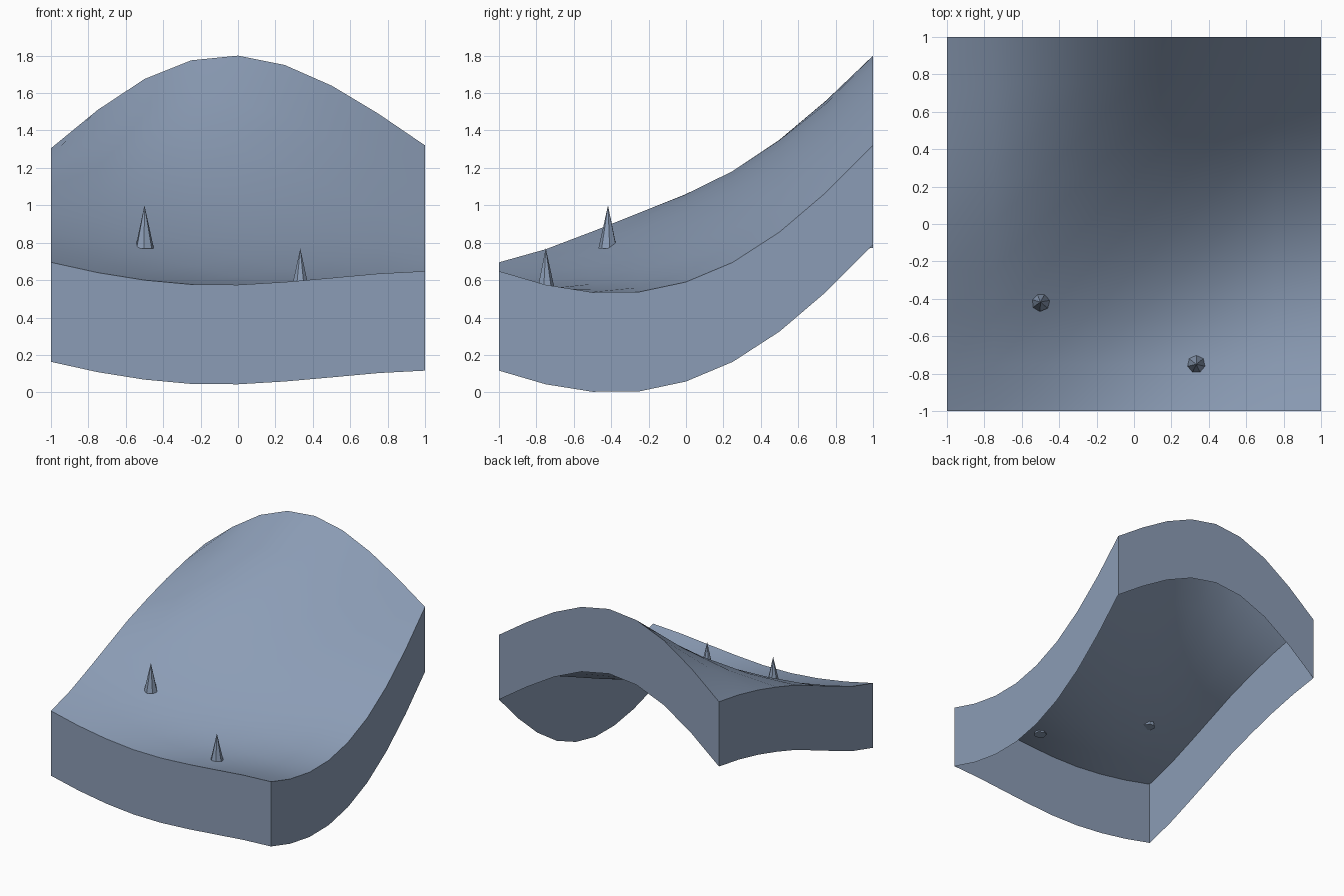
import bpy, bmesh, math

if "Cube" in bpy.data.objects:
    bpy.data.objects.remove(bpy.data.objects["Cube"])

# One slate colour for everything
slate = bpy.data.materials.new("slate_blue")
slate.use_nodes = True
color = (0.26, 0.335, 0.465, 1)
slate.diffuse_color = color
bsdf = next(n for n in slate.node_tree.nodes if n.type == 'BSDF_PRINCIPLED')
bsdf.inputs["Base Color"].default_value = color

# Edge height profiles, nine samples each
FRONT = [.695, .64, .60, .577, .575, .59, .612, .635, .648]
BACK = [1.305, 1.51, 1.675, 1.775, 1.80, 1.75, 1.64, 1.49, 1.32]
WEST = [.695, .765, .86, .96, 1.06, 1.14, 1.21, 1.265, 1.305]
EAST = [.648, .575, .535, .537, .59, .695, .857, 1.07, 1.32]
N = 8
SKIRT = 0.532


def mix(a, b, t):
    return a + (b - a) * t


def height(i, j):
    """Blend the four edge profiles across the patch."""
    u, v = i / N, j / N
    a, b = u * u * (3 - 2 * u), v ** 1.5
    corners = mix(mix(FRONT[0], FRONT[-1], a), mix(BACK[0], BACK[-1], a), b)
    z = mix(WEST[j], EAST[j], a) + mix(FRONT[i], BACK[i], b) - corners
    return z - 0.1 * math.sin(math.pi * u) * math.sin(math.pi * v) * (1 - v)


def finish(bm, name):
    mesh = bpy.data.meshes.new(name)
    bm.to_mesh(mesh)
    bm.free()
    mesh.materials.append(slate)
    obj = bpy.data.objects.new(name, mesh)
    bpy.context.collection.objects.link(obj)
    return obj


# Curved ground sheet
bm = bmesh.new()
grid = [[bm.verts.new((2 * i / N - 1, 2 * j / N - 1, height(i, j)))
         for i in range(N + 1)] for j in range(N + 1)]
for j in range(N):
    for i in range(N):
        face = bm.faces.new((grid[j][i], grid[j][i + 1], grid[j + 1][i + 1], grid[j + 1][i]))
        face.smooth = True
finish(bm, "ground_surface")

# Skirt walls hanging from the sheet, open underneath
bm = bmesh.new()
loop = ([(i, 0) for i in range(N)] + [(N, j) for j in range(N)]
        + [(N - i, N) for i in range(N)] + [(0, N - j) for j in range(N)])
top = [bm.verts.new((2 * i / N - 1, 2 * j / N - 1, height(i, j))) for i, j in loop]
low = [bm.verts.new((v.co.x, v.co.y, v.co.z - SKIRT)) for v in top]
for k in range(len(loop)):
    n = (k + 1) % len(loop)
    bm.faces.new((top[k], low[k], low[n], top[n]))
finish(bm, "ground_skirt")

# Small cone trees
for name, x, y, z, turn in (("left_cone_tree", -.5, -.417, .77, .4),
                            ("right_cone_tree", .333, -.75, .54, 0)):
    bm = bmesh.new()
    bmesh.ops.create_cone(bm, cap_ends=True, segments=7, radius1=.051, radius2=0, depth=.23)
    cone = finish(bm, name)
    cone.location = (x, y, z + .115)
    cone.rotation_euler.z = turn
